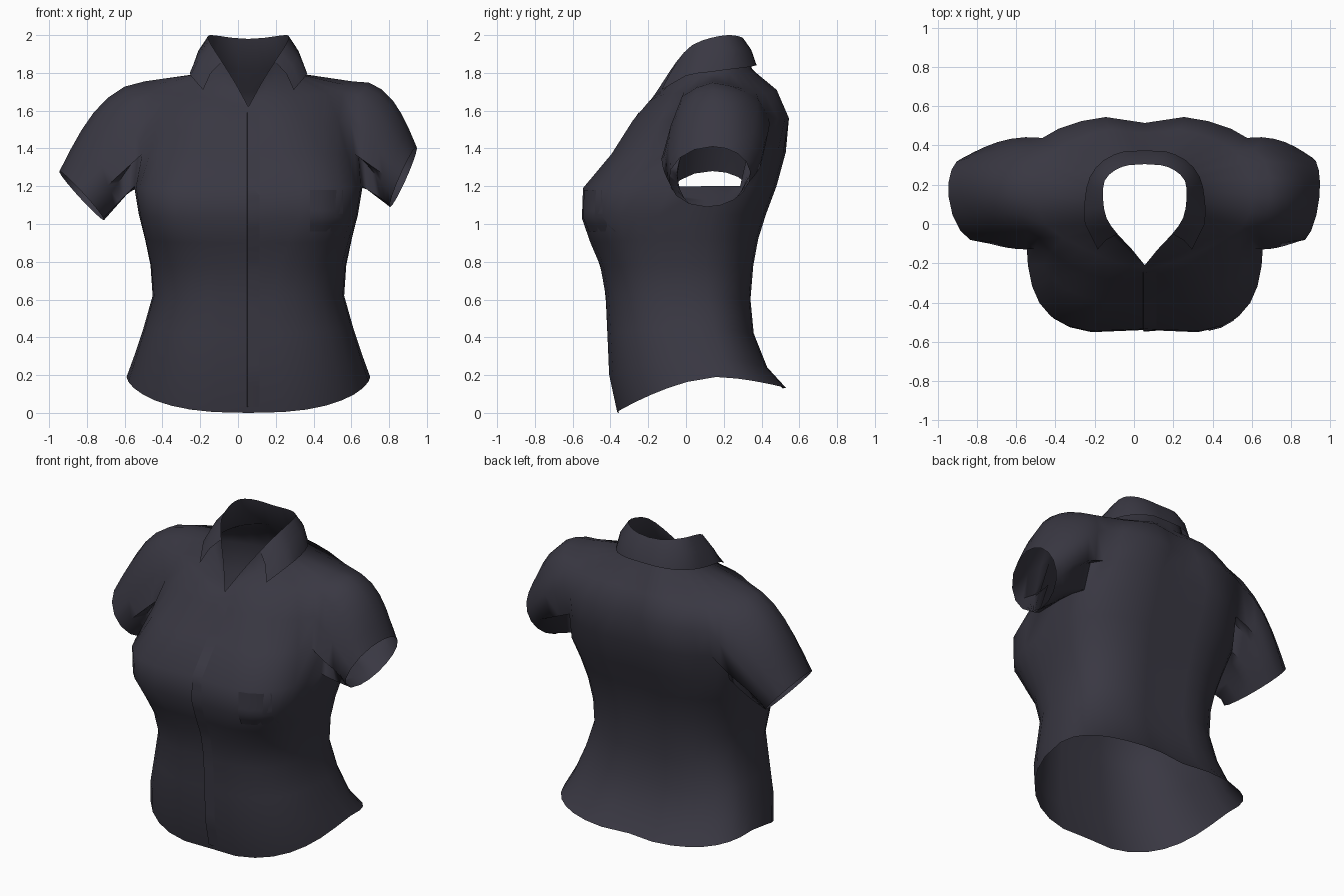
import bpy, bmesh, math
from mathutils import Vector
from mathutils.bvhtree import BVHTree

if "Cube" in bpy.data.objects:
    bpy.data.objects.remove(bpy.data.objects["Cube"])

CX = 0.055            # centre line of the garment
N = 32                # columns round the body (0 front, 8 side, 16 back)

cloth = bpy.data.materials.new("dark charcoal cloth")
cloth.diffuse_color = (0.041, 0.039, 0.055, 1)
cloth.use_nodes = True
cloth.node_tree.nodes["Principled BSDF"].inputs["Base Color"].default_value = cloth.diffuse_color


def finish(bm, name, angle=50):
    me = bpy.data.meshes.new(name)
    bm.to_mesh(me)
    bm.free()
    ob = bpy.data.objects.new(name, me)
    bpy.context.collection.objects.link(ob)
    me.materials.append(cloth)
    ob.location.x = CX
    bpy.ops.object.select_all(action='DESELECT')
    ob.select_set(True)
    bpy.context.view_layer.objects.active = ob
    bpy.ops.object.shade_smooth_by_angle(angle=math.radians(angle))
    return ob


def mirrored(half):
    """Right half (front to back) -> full ring."""
    return half + [Vector((-p.x, p.y, p.z)) for p in half[-2:0:-1]]


def oval(zs, w, ys, yf, zf, yb, zb, p=2.6):
    """Boxy oval ring whose height differs at front, side and back."""
    half = []
    for j in range(17):
        a = math.pi * j / 16
        q = p if j <= 8 else 2.6
        s = abs(math.cos(a)) ** (2 / 2.6)
        x = w * max(1 - s ** q, 0) ** (1 / q) if 0 < j < 16 else 0
        ye, ze = (yf, zf) if j <= 8 else (yb, zb)
        dip = math.exp(-(x / 0.13) ** 2) * (0.02 if j <= 8 else -0.03)
        half.append(Vector((x, ys + (ye - ys) * s + dip, zs + (ze - zs) * s ** 1.6)))
    return mirrored(half)


def spline(keys):
    """Doubles the number of points smoothly."""
    k = [Vector(p) for p in keys]
    out = []
    for i in range(len(k) - 1):
        out.append(k[i])
        if 0 < i < len(k) - 2:
            out.append((9 * (k[i] + k[i + 1]) - k[i - 1] - k[i + 2]) / 16)
        else:
            out.append((k[i] + k[i + 1]) / 2)
    return out + [k[-1]]


# ---- body rings, hem to neck ----
rings = [oval(*r) for r in (
    (.19, .645, .16, -.375, .00, .54, .13),
    (.30, .605, .10, -.418, .20, .44, .24),
    (.45, .555, .06, -.428, .42, .37, .42),
    (.62, .507, .02, -.437, .62, .355, .60),
    (.78, .518, .00, -.465, .78, .37, .78, 2.8),
    (.92, .547, .00, -.515, .90, .395, .92, 3.2),
    (1.05, .580, .02, -.560, 1.03, .435, 1.05, 3.8),
    (1.20, .605, .10, -.555, 1.19, .49, 1.20, 3.8),
    (1.37, .590, .13, -.405, 1.37, .54, 1.38, 2.8))]
yoke = [(0, -.27, 1.55), (.2, -.28, 1.55), (.4, -.2, 1.54), (.54, -.07, 1.55), (.6, .13, 1.6),
        (.575, .37, 1.57), (.44, .485, 1.56), (.2, .545, 1.56), (0, .515, 1.56)]
shoulder = [(0, -.235, 1.6), (.15, -.195, 1.65), (.32, -.12, 1.685), (.5, -.01, 1.7), (.55, .14, 1.755),
            (.52, .31, 1.715), (.38, .42, 1.69), (.18, .48, 1.71), (0, .465, 1.7)]
neck = [(0, -.217, 1.615), (.09, -.13, 1.71), (.19, -.04, 1.76), (.26, .04, 1.785), (.27, .13, 1.795),
        (.25, .23, 1.8), (.19, .3, 1.81), (.1, .345, 1.82), (0, .35, 1.82)]
fold = [(0, -.21, 1.62), (.065, -.13, 1.74), (.14, -.05, 1.86), (.195, .03, 1.945), (.213, .13, 1.985),
        (.205, .22, 2.0), (.15, .275, 1.995), (.08, .3, 1.985), (0, .305, 1.98)]
rings += [mirrored(spline(k)) for k in (yoke, shoulder, neck, fold)]

bm = bmesh.new()
V = [[bm.verts.new(p) for p in ring] for ring in rings]
# armhole outline as (ring, column), lower corners cut off
ARMHOLE = ([(7, j) for j in range(7, 11)] + [(8, 10), (8, 11), (9, 11)]
           + [(10, j) for j in range(11, 5, -1)] + [(9, 6), (8, 6), (8, 7)])
for k in range(len(V) - 1):
    for j in range(N):
        side = j if j < 16 else N - 1 - j
        if (k == 7 and 7 <= side < 10) or (k in (8, 9) and 6 <= side < 11):
            continue
        j2 = (j + 1) % N
        bm.faces.new((V[k][j], V[k][j2], V[k + 1][j2], V[k + 1][j]))


# ---- sleeves grown out of the armholes ----
def sleeve(sgn, top, bottom, rows=6):
    loop = [V[k][j if sgn > 0 else (N - j) % N] for k, j in ARMHOLE]
    n, low, high = len(loop), ARMHOLE.index((7, 8)), ARMHOLE.index((10, 8))
    c, t = (Vector(top) + Vector(bottom)) / 2, (Vector(top) - Vector(bottom)) / 2
    prev = loop
    for r in range(1, rows + 1):
        f = r / rows
        row = []
        for i, v in enumerate(loop):
            if low <= i <= high:
                phi = math.pi * (high - i) / (high - low)
            else:
                phi = -math.pi * ((i - high) % n) / (n - high + low)
            end = c + t * math.cos(phi) + Vector((0.02, 0.215, 0)) * math.sin(phi)
            end.x *= sgn
            b = math.sin(math.pi * f ** 0.8)
            up, back = max(math.cos(phi), 0), max(math.sin(phi), 0)
            front = max(-math.sin(phi), 0)
            puff = Vector((sgn * (.045 * up + .02 * back), .03 * back - .015 * front, .075 * up)) * b
            row.append(bm.verts.new(v.co.lerp(end, f) + puff))
        for i in range(n):
            q = (prev[i], prev[(i + 1) % n], row[(i + 1) % n], row[i])
            bm.faces.new(q if sgn > 0 else q[::-1])
        prev = row


sleeve(1, (.89, .14, 1.41), (.75, .11, 1.09))
sleeve(-1, (1.0, .14, 1.28), (.765, .11, 1.02))
bm.normal_update()
tree = BVHTree.FromBMesh(bm)
finish(bm, "shirt_body", 70)

# ---- folded collar ----
fall = spline([(.24, -.13, 1.71), (.305, 0, 1.785), (.305, .13, 1.805), (.28, .24, 1.82),
               (.21, .325, 1.83), (.1, .372, 1.84), (0, .374, 1.84)])
crest = spline(fold)[4:]
middle = [a.lerp(b, .5) + Vector((.01 if a.x > .02 else 0, .006, .012)) for a, b in zip(fall, crest)]
bm = bmesh.new()
C = []
for half in (fall, middle, crest):
    full = [Vector((-p.x, p.y, p.z)) for p in half[:-1]]
    C.append([bm.verts.new(p) for p in half + full[::-1]])
for a, b in zip(C, C[1:]):
    for i in range(len(a) - 1):
        bm.faces.new((a[i], a[i + 1], b[i + 1], b[i]))
finish(bm, "collar")


# ---- thin plates laid on the front ----
def plate(name, cols, zs):
    """cols: (x, lift) pairs; every point is dropped onto the body front."""
    bm = bmesh.new()
    grid = []
    for z in zs:
        row = []
        for x, lift in cols:
            hit = tree.ray_cast(Vector((x, -2, z)), Vector((0, 1, 0)))[0]
            row.append(bm.verts.new(hit + Vector((0, -lift, 0))) if hit else None)
        grid.append(row)
    for a, b in zip(grid, grid[1:]):
        for i in range(len(cols) - 1):
            q = (a[i], a[i + 1], b[i + 1], b[i])
            if all(q):
                bm.faces.new(q)
    finish(bm, name, 35)


plate("button_placket", [(-.008, .001), (-.006, .008), (.03, .005), (.06, .001)],
      [.03 + 1.56 * i / 28 for i in range(29)])
plate("chest_pocket", [(.325, .001), (.327, .006), (.39, .006), (.45, .005), (.50, .001)],
      [.96 + .22 * i / 6 for i in range(7)])
